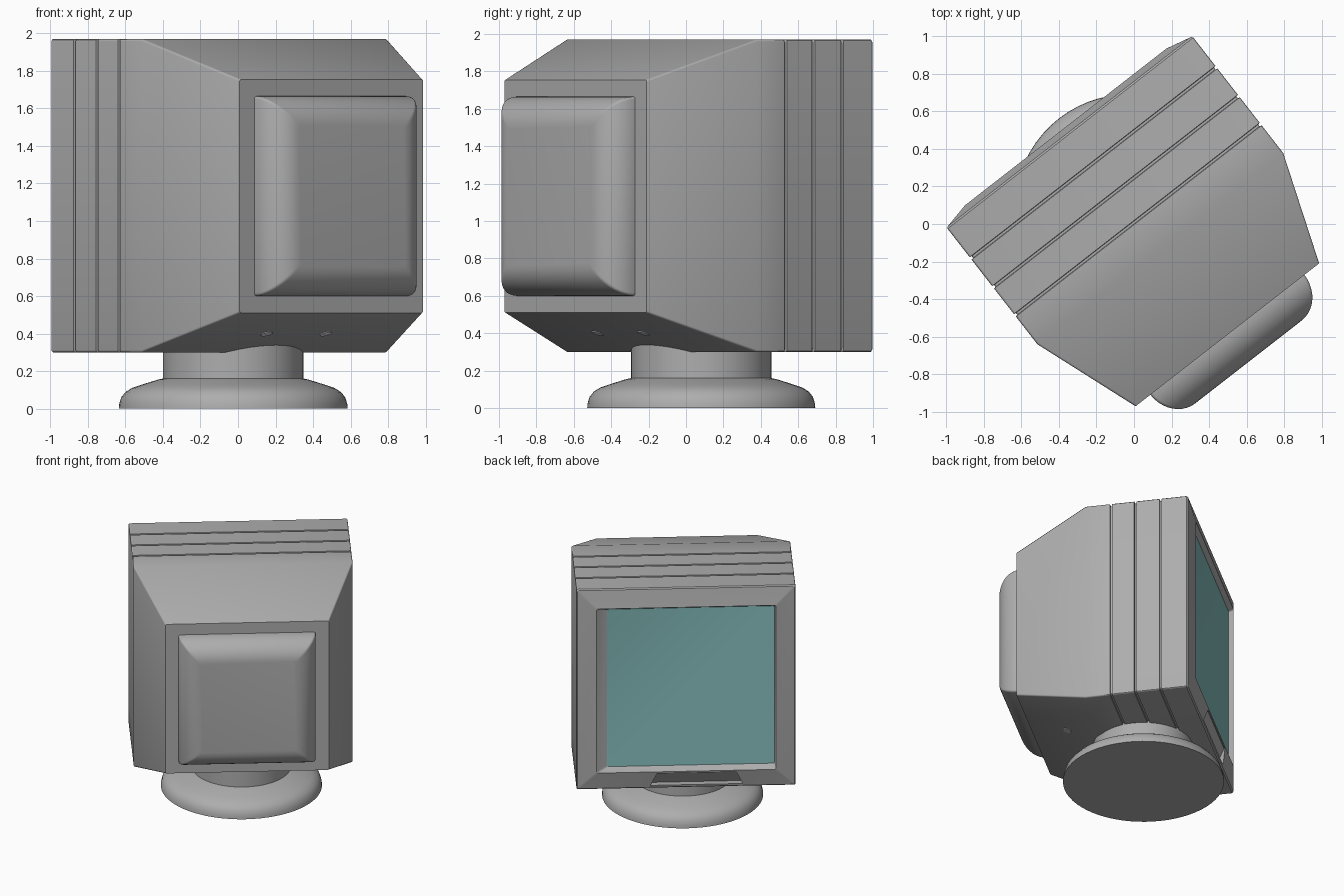
import bpy, bmesh, math
from mathutils import Matrix

if "Cube" in bpy.data.objects:
    bpy.data.objects.remove(bpy.data.objects["Cube"])

TURN = math.atan2(0.614, 0.789)   # whole model is turned about z
CX = 0.03                         # centre line in the turned frame


def material(name, rgb):
    m = bpy.data.materials.new(name)
    m.diffuse_color = (*rgb, 1)
    m.use_nodes = True
    m.node_tree.nodes["Principled BSDF"].inputs["Base Color"].default_value = m.diffuse_color
    return m


GREY = material("grey plastic", (0.42, 0.42, 0.42))
TEAL = material("teal glass", (0.25, 0.55, 0.54))
LIGHT = material("light grey", (0.85, 0.85, 0.85))


def finish(name, bm, mats):
    bmesh.ops.recalc_face_normals(bm, faces=bm.faces[:])
    me = bpy.data.meshes.new(name)
    bm.to_mesh(me)
    bm.free()
    ob = bpy.data.objects.new(name, me)
    bpy.context.collection.objects.link(ob)
    for m in mats:
        me.materials.append(m)
    ob.rotation_euler.z = TURN
    return ob


def smooth(ob, angle=30):
    bpy.ops.object.select_all(action='DESELECT')
    ob.select_set(True)
    bpy.context.view_layer.objects.active = ob
    bpy.ops.object.shade_smooth_by_angle(angle=math.radians(angle))


def loft(rings, r):
    """Skin rounded rectangles (y, x0, x1, z0, z1) and cap both ends."""
    bm = bmesh.new()
    loops = []
    for y, x0, x1, z0, z1 in rings:
        loop = []
        for i, (x, z) in enumerate([(x1 - r, z1 - r), (x0 + r, z1 - r), (x0 + r, z0 + r), (x1 - r, z0 + r)]):
            for k in range(4):
                a = math.radians(90 * i + 30 * k)
                loop.append(bm.verts.new((x + r * math.cos(a), y, z + r * math.sin(a))))
        loops.append(loop)
    for a, b in zip(loops, loops[1:]):
        for i in range(len(a)):
            j = (i + 1) % len(a)
            bm.faces.new((a[i], a[j], b[j], b[i]))
    bm.faces.new(loops[0])
    end = bm.faces.new(loops[-1])
    return bm, end


# casing: tapered back, three grooves, raised bezel, sunken screen
def section(y, d=0.0):
    return (y, CX - 0.83 + d, CX + 0.83 - d, 0.30 + d, 1.97 - d)


rings = [(-0.772, CX - 0.62, CX + 0.62, 0.51, 1.755), section(-0.19)]
for g in (0.006, 0.195, 0.39):
    rings += [section(g - 0.009), section(g - 0.006, 0.012),
              section(g + 0.006, 0.012), section(g + 0.009)]
rings += [section(0.59), section(0.60, 0.008),
          section(0.632, 0.15),
          (0.595, -0.64, 0.63, 0.485, 1.80)]
bm, screen = loft(rings, 0.012)
screen.material_index = 1
casing = finish("casing", bm, [GREY, TEAL])

# finger scoop under the screen
bm = bmesh.new()
profile = [(0.75, 0.435), (0.622, 0.435), (0.55, 0.325), (0.75, 0.325)]
sides = []
for s in (-1, 1):
    sides.append([bm.verts.new((-0.05 + s * (0.30 if z > 0.4 else 0.35), y, z)) for y, z in profile])
bm.faces.new(sides[0])
bm.faces.new(sides[1])
for i in range(4):
    j = (i + 1) % 4
    bm.faces.new((sides[0][i], sides[0][j], sides[1][j], sides[1][i]))
cutter = finish("scoop_cutter", bm, [GREY])
cutter.hide_render = True
mod = casing.modifiers.new("scoop", 'BOOLEAN')
mod.operation = 'DIFFERENCE'
mod.solver = 'EXACT'
mod.object = cutter
bpy.context.view_layer.objects.active = casing
bpy.ops.object.modifier_apply(modifier=mod.name)
bpy.data.objects.remove(cutter)
smooth(casing)

# rounded tube cover on the back
rings = [(-0.76, CX - 0.52, CX + 0.52, 0.60, 1.665)]
for k in range(11):
    a = math.radians(9 * k)
    d = 0.16 * (1 - math.cos(a))
    rings.append((-0.772 - 0.183 * math.sin(a), CX - 0.52 + d, CX + 0.52 - d, 0.60 + d, 1.665 - d))
bm, _ = loft(rings, 0.015)
smooth(finish("back_cover", bm, [GREY]))

# round foot and neck, turned from a profile
bm = bmesh.new()
profile = [(0, 0), (0.61, 0), (0.608, 0.025), (0.597, 0.06), (0.575, 0.088), (0.54, 0.11),
           (0.49, 0.127), (0.40, 0.155), (0.375, 0.16), (0.375, 0.34), (0, 0.34)]
verts = [bm.verts.new((r, 0, z)) for r, z in profile]
edges = [bm.edges.new(p) for p in zip(verts, verts[1:])]
bmesh.ops.spin(bm, geom=verts + edges, cent=(0, 0, 0), axis=(0, 0, 1),
               angle=math.tau, steps=64, use_duplicate=False)
bmesh.ops.remove_doubles(bm, verts=bm.verts[:], dist=0.0005)
bmesh.ops.translate(bm, verts=bm.verts[:], vec=(CX, 0.08, 0))
smooth(finish("stand", bm, [GREY]))

# two small round spots on the sloping underside
bm = bmesh.new()
for s in (-1, 1):
    place = (Matrix.Translation((CX + s * 0.2, -0.467, 0.40))
             @ Matrix.Rotation(math.pi - math.atan2(0.21, 0.582), 4, 'X'))
    bmesh.ops.create_cone(bm, cap_ends=True, segments=20, radius1=0.033, radius2=0.033,
                          depth=0.008, matrix=place)
smooth(finish("underside_spots", bm, [LIGHT]))
